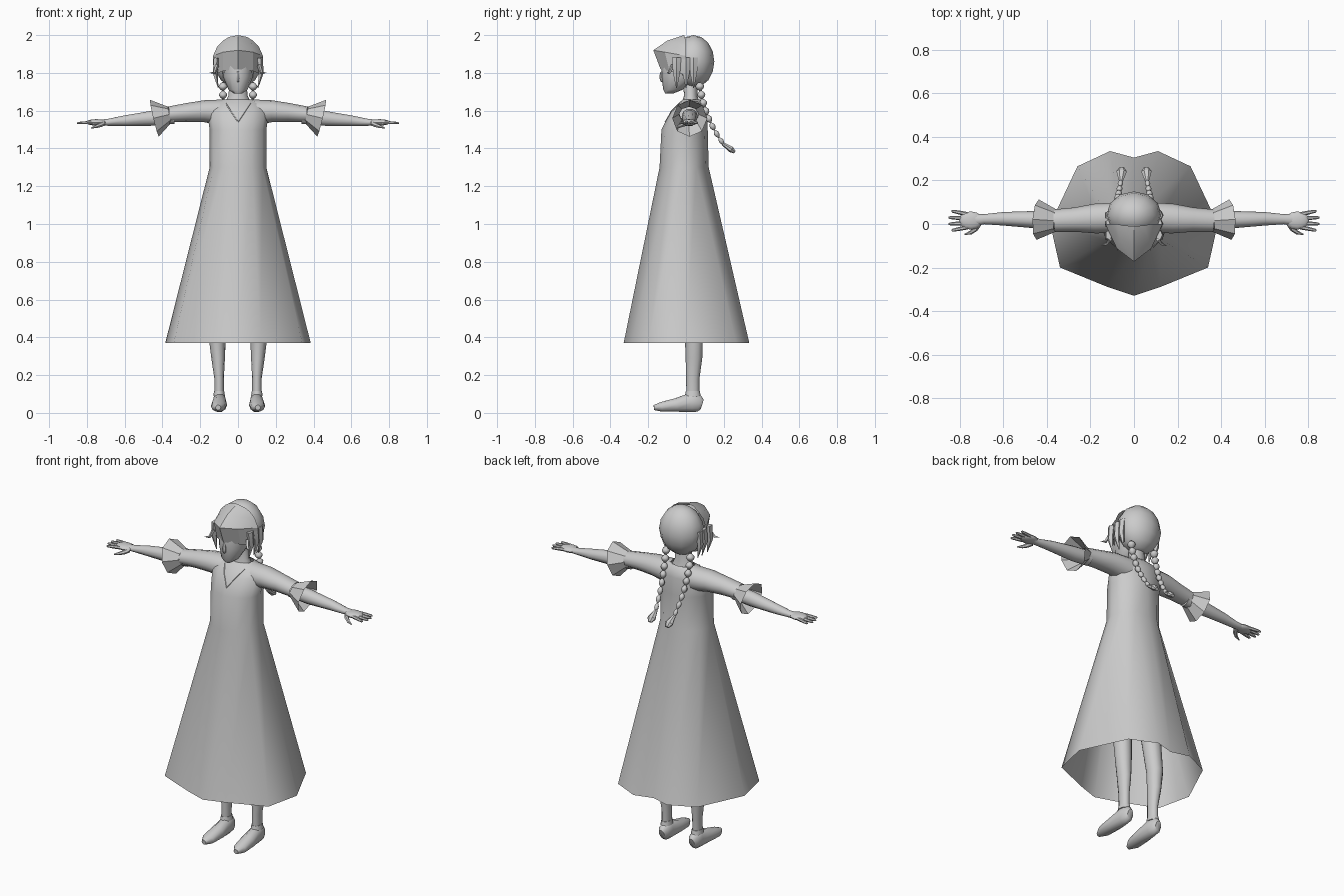
import bpy, bmesh, math
from mathutils import Vector

cube = bpy.data.objects.get("Cube")
if cube:
    bpy.data.objects.remove(cube)

shade = (0.6, 0.6, 0.6, 1)
grey = bpy.data.materials.new("plain grey")
grey.use_nodes = True
grey.diffuse_color = shade
grey.node_tree.nodes["Principled BSDF"].inputs["Base Color"].default_value = shade


def finish(name, bm, sharp):
    """Turn a bmesh into a smooth-shaded object with sharp creases."""
    bmesh.ops.recalc_face_normals(bm, faces=bm.faces)
    mesh = bpy.data.meshes.new(name)
    bm.to_mesh(mesh)
    bm.free()
    mesh.materials.append(grey)
    for face in mesh.polygons:
        face.use_smooth = True
    mesh.set_sharp_from_angle(angle=math.radians(sharp))
    part = bpy.data.objects.new(name, mesh)
    bpy.context.collection.objects.link(part)
    return part


def loft(name, rings, caps=True, closed=True, sharp=50):
    """Skin a list of equal-length point rings."""
    bm = bmesh.new()
    rows = [[bm.verts.new(point) for point in ring] for ring in rings]
    count = len(rows[0])
    for low, high in zip(rows, rows[1:]):
        for i in range(count if closed else count - 1):
            j = (i + 1) % count
            bm.faces.new((low[i], low[j], high[j], high[i]))
    if caps:
        bm.faces.new(rows[0])
        bm.faces.new(rows[-1])
    return finish(name, bm, sharp)


def tube(name, points, widths, heights=None, sides=10, ref=(0, 0, 1), caps=True, sharp=50):
    """Sweep an oval along a path; heights are the radii towards ref."""
    points = [Vector(point) for point in points]
    last = len(points) - 1
    rings = []
    for i, (point, width, height) in enumerate(zip(points, widths, heights or widths)):
        along = (points[min(i + 1, last)] - points[max(i - 1, 0)]).normalized()
        across = along.cross(Vector(ref)).normalized()
        up = across.cross(along)
        angles = [math.tau * k / sides for k in range(sides)]
        rings.append([point + across * width * math.cos(a) + up * height * math.sin(a)
                      for a in angles])
    return loft(name, rings, caps, True, sharp)


def ellipsoid(name, centre, radii, segments=12, sharp=40):
    bm = bmesh.new()
    bmesh.ops.create_uvsphere(bm, u_segments=segments, v_segments=8, radius=1)
    bmesh.ops.scale(bm, vec=radii, verts=bm.verts)
    bmesh.ops.translate(bm, vec=centre, verts=bm.verts)
    return finish(name, bm, sharp)


def level(z, width, front, back, sides=12):
    """Horizontal oval reaching from a front y to a back y."""
    middle, depth = (front + back) / 2, (back - front) / 2
    angles = [math.tau * k / sides for k in range(sides)]
    return [(width * math.sin(a), middle - depth * math.cos(a), z) for a in angles]


def bezier(start, control, end, steps):
    """Points along a quadratic curve."""
    start, control, end = Vector(start), Vector(control), Vector(end)
    return [start.lerp(control, k / steps).lerp(control.lerp(end, k / steps), k / steps)
            for k in range(steps + 1)]


# Dress: angular hem rising to an oval waist, chest and neckline
hem_half = [(0, -.33), (.12, -.29), (.34, -.2), (.385, 0), (.26, .265), (.11, .335), (0, .305)]
hem = [(x, y, .37) for x, y in hem_half + [(-x, y) for x, y in hem_half[-2:0:-1]]]
dress = loft("dress", [hem,
                       level(z=1.3, width=.15, front=-.14, back=.12),
                       level(z=1.5, width=.15, front=-.13, back=.115),
                       level(z=1.6, width=.165, front=-.08, back=.11),
                       level(z=1.64, width=.135, front=-.04, back=.1),
                       level(z=1.66, width=.075, front=-.015, back=.08)], caps=False, sharp=60)

# Neck, head and nose
loft("neck", [level(z=1.62, width=.08, front=-.03, back=.08),
              level(z=1.68, width=.05, front=-.01, back=.06),
              level(z=1.78, width=.045, front=-.02, back=.06)])
loft("head", [level(z=1.69, width=.02, front=-.11, back=-.07),
              level(z=1.71, width=.05, front=-.12, back=-.02),
              level(z=1.78, width=.08, front=-.13, back=.07),
              level(z=1.88, width=.085, front=-.13, back=.09),
              level(z=1.95, width=.07, front=-.1, back=.08)])
ellipsoid("nose", centre=(0, -.127, 1.78), radii=(.012, .013, .03), segments=6)

# Hair: rounded back and a pointed fringe sweeping over the forehead
ellipsoid("hair_back", centre=(0, .04, 1.86), radii=(.127, .11, .14))


def fringe_row(z, tip, width):
    right = [(0, tip, z), (width * .6, tip * .65, z - .01), (width, 0, z - .03)]
    return [(-x, y, height) for x, y, height in right[:0:-1]] + right


loft("hair_fringe", [fringe_row(z=2, tip=-.01, width=.08),
                     fringe_row(z=1.97, tip=-.1, width=.11),
                     fringe_row(z=1.92, tip=-.173, width=.132),
                     fringe_row(z=1.82, tip=-.135, width=.13)],
     caps=False, closed=False, sharp=30)

bpy.context.view_layer.update()
for side, sign in (("left", 1), ("right", -1)):

    def at(x, y, z):
        return Vector((sign * x, y, z))

    # Neckline seam laid on the chest
    seam = []
    for k in range(9):
        start = at(.066, -1, 1.64).lerp(at(0, -1, 1.54), k / 8)
        hit, spot, normal, index = dress.ray_cast(start, Vector((0, 1, 0)))
        if hit:
            seam.append(spot)
    tube(side + "_neckline", seam, [.003] * len(seam), sides=5)

    # Loose locks and a flicked wisp beside the face
    for y in (-.05, 0, .04):
        tube(side + "_hair_lock", [at(.115, y, 1.88), at(.122, y, 1.8), at(.105, y, 1.72)],
             widths=[.016, .014, .002], heights=[.025, .02, .002], sides=5, ref=(0, 1, 0))
    tube(side + "_wisp", [at(.11, -.07, 1.84), at(.125, -.09, 1.8), at(.15, -.1, 1.8)],
         widths=[.01, .008, .001], sides=4, ref=(0, 1, 0))

    # Plait made of tapering links, ending in a flared tuft
    plait = bezier(at(.08, .07, 1.75), at(.08, .09, 1.57), at(.06, .2, 1.42), steps=8)
    for k, (top, bottom) in enumerate(zip(plait, plait[1:])):
        thick = .023 - .0015 * k
        steps = [i / 6 for i in range(7)]
        tube(side + "_plait_link", [top.lerp(bottom, f) for f in steps],
             widths=[thick * (.25 + .75 * math.sin(math.pi * f)) for f in steps],
             sides=8, ref=(1, 0, 0))
    tube(side + "_plait_tuft", [at(.06, .195, 1.425), at(.057, .24, 1.395), at(.056, .258, 1.38)],
         widths=[.009, .017, .008], heights=[.009, .025, .012],
         sides=7, ref=(1, 0, 0), sharp=30)

    # Sleeve with an angular flared cuff
    tube(side + "_sleeve", [at(.07, .03, 1.59), at(.18, .025, 1.597), at(.27, .02, 1.59),
                            at(.365, .015, 1.58)],
         widths=[.07, .068, .056, .052], heights=[.07, .058, .05, .042], sides=12, caps=False)
    tube(side + "_cuff", [at(.36, .015, 1.58), at(.443, .02, 1.56)],
         widths=[.052, .093], heights=[.042, .1], sides=8, caps=False, sharp=35)

    # Arm, palm, fingers and thumb
    tube(side + "_arm", [at(.34, .02, 1.57), at(.45, .02, 1.56), at(.6, .024, 1.547),
                         at(.69, .022, 1.538), at(.75, .018, 1.538)],
         widths=[.043, .04, .031, .023, .03], heights=[.042, .042, .029, .019, .014])
    ellipsoid(side + "_palm", centre=at(.75, .016, 1.538), radii=(.055, .042, .017))
    for k in range(4):
        root = at(.765, .045 - .02 * k, 1.538)
        tip = at(.86 - .014 * abs(k - 1.5), .06 - .03 * k, 1.534)
        tube(side + "_finger", [root, root.lerp(tip, .5), root.lerp(tip, .9), tip],
             widths=[.01, .009, .007, .003], sides=6)
    tube(side + "_thumb", bezier(at(.715, 0, 1.532), at(.73, -.04, 1.52), at(.778, -.048, 1.508), steps=3),
         widths=[.014, .012, .009, .003], sides=6)

    # Leg, shoe and ankle strap
    tube(side + "_leg", [at(.1, .036, .06), at(.1, .036, .18), at(.105, .042, .29),
                         at(.11, .042, .4), at(.095, 0, .8), at(.085, 0, 1.05)],
         widths=[.025, .025, .036, .045, .06, .065], heights=[.034, .035, .044, .048, .065, .075],
         sides=12, ref=(0, 1, 0))
    tube(side + "_shoe", [at(.098, .086, .045), at(.098, .07, .05), at(.098, .03, .056),
                          at(.1, -.05, .042), at(.104, -.13, .032), at(.105, -.17, .028)],
         widths=[.018, .031, .036, .042, .038, .014], heights=[.028, .046, .055, .038, .027, .014])
    tube(side + "_ankle_strap", [at(.1, .036, .09), at(.1, .036, .115)],
         widths=[.031, .027], heights=[.042, .037], sides=12, ref=(0, 1, 0))
